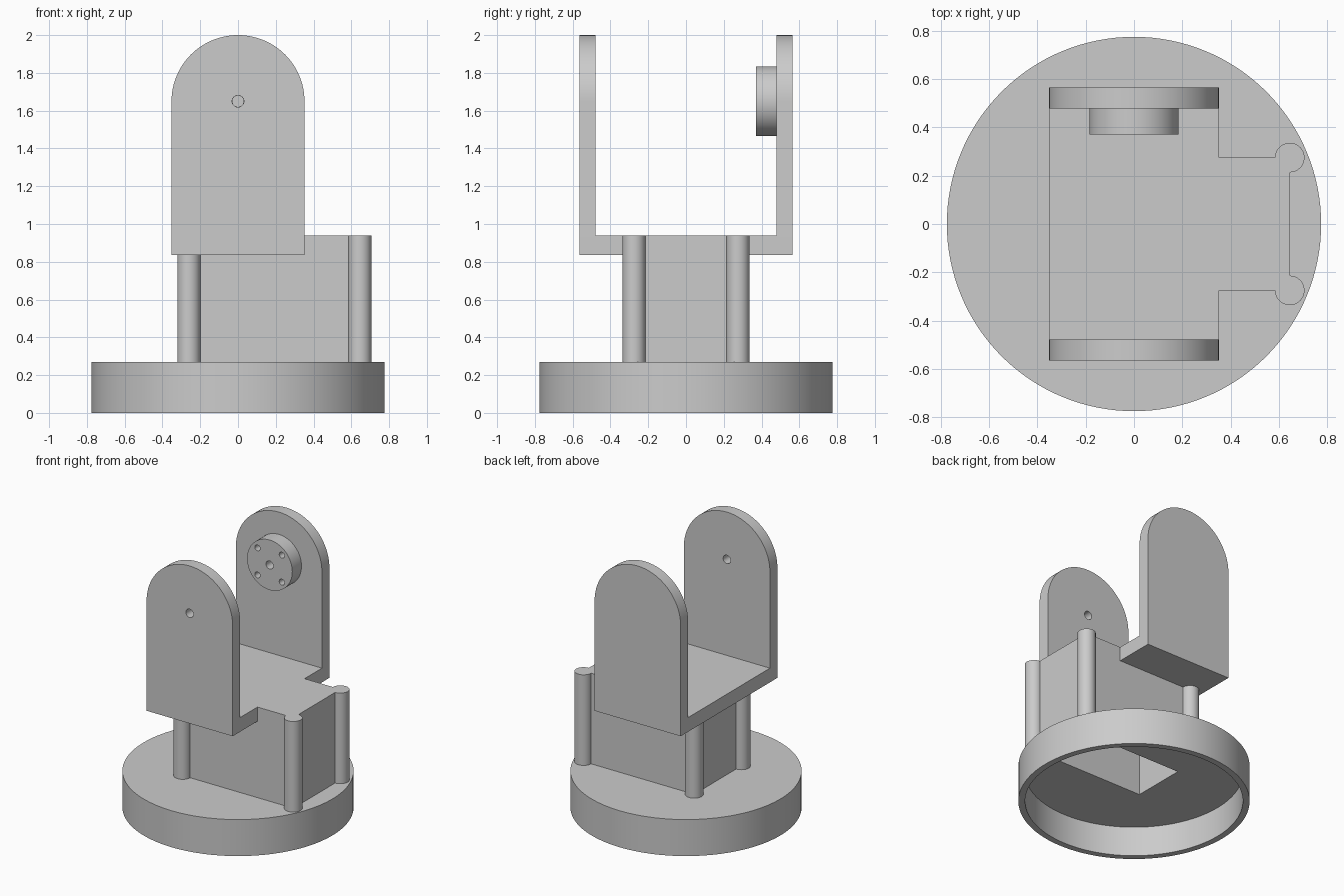
import bpy
import bmesh
import math
from mathutils import Matrix, Vector

cube = bpy.data.objects.get("Cube")
if cube:
    bpy.data.objects.remove(cube, do_unlink=True)

grey = bpy.data.materials.new("plain grey")
grey.use_nodes = True
colour = (0.6, 0.6, 0.6, 1)
grey.diffuse_color = colour
grey.node_tree.nodes["Principled BSDF"].inputs["Base Color"].default_value = colour


def finish(name, bm):
    bmesh.ops.recalc_face_normals(bm, faces=bm.faces)
    mesh = bpy.data.meshes.new(name)
    bm.to_mesh(mesh)
    bm.free()
    mesh.materials.append(grey)
    obj = bpy.data.objects.new(name, mesh)
    bpy.context.collection.objects.link(obj)
    return obj


def box(name, low, high):
    low, high = Vector(low), Vector(high)
    bm = bmesh.new()
    bmesh.ops.create_cube(bm, size=1)
    for v in bm.verts:
        v.co = Vector(a * b for a, b in zip(v.co, high - low)) + (low + high) / 2
    return finish(name, bm)


def cylinder(name, centre, radius, depth, along_y=False, segments=64):
    turn = Matrix.Rotation(math.pi / 2, 4, "X") if along_y else Matrix()
    bm = bmesh.new()
    bmesh.ops.create_cone(bm, cap_ends=True, segments=segments, radius1=radius,
                          radius2=radius, depth=depth,
                          matrix=Matrix.Translation(centre) @ turn)
    return finish(name, bm)


def combine(target, tool, operation):
    """Apply a boolean and discard the tool object."""
    tool.hide_render = True
    mod = target.modifiers.new("join", "BOOLEAN")
    mod.operation, mod.object, mod.solver = operation, tool, "EXACT"
    bpy.context.view_layer.objects.active = target
    bpy.ops.object.modifier_apply(modifier=mod.name)
    bpy.data.objects.remove(tool, do_unlink=True)


# Main dimensions
base_r, base_h, wall = 0.775, 0.27, 0.045
left, right, half = -0.26, 0.645, 0.275
floor_z, top_z = 0.835, 0.94
arm_w, arm_out, arm_in, pivot_z = 0.352, 0.565, 0.478, 1.65


def cavity():
    return box("cavity_cutter", (left + wall, -0.2, 0.1), (right - wall, 0.2, floor_z))


# Round base, hollow underneath and open into the tower
base = cylinder("round_base", (0, 0, base_h / 2), base_r, base_h, segments=128)
combine(base, cylinder("base_cutter", (0, 0, 0), base_r - wall,
                       2 * (base_h - wall - 0.005), segments=128), "DIFFERENCE")
combine(base, cavity(), "DIFFERENCE")

# Hollow tower with a round post on each corner
tower = box("tower", (left, -half, base_h), (right, half, top_z))
for x in (left, right):
    for y in (-half, half):
        post = cylinder("corner_post", (x, y, (base_h + top_z) / 2), 0.061, top_z - base_h)
        combine(tower, post, "UNION")
combine(tower, cavity(), "DIFFERENCE")
combine(tower, box("seat_cutter", (-arm_w, -arm_out, floor_z),
                   (arm_w, arm_out, top_z + 0.1)), "DIFFERENCE")


def arm(name, y0, y1):
    """Upright plate with a half-round top."""
    bm = bmesh.new()
    outline = [(-arm_w, floor_z), (arm_w, floor_z)]
    for i in range(49):
        a = math.pi * i / 48
        outline.append((arm_w * math.cos(a), pivot_z + 0.35 * math.sin(a)))
    face = bm.faces.new([bm.verts.new((x, y0, z)) for x, z in outline])
    moved = bmesh.ops.extrude_face_region(bm, geom=[face])["geom"]
    bmesh.ops.translate(bm, vec=(0, y1 - y0, 0),
                        verts=[v for v in moved if isinstance(v, bmesh.types.BMVert)])
    return finish(name, bm)


# U-shaped bracket: two arms and a floor
front_arm = arm("front_arm", -arm_out, -arm_in)
back_arm = arm("back_arm", arm_in, arm_out)
bracket_floor = box("bracket_floor", (-arm_w, -arm_in, floor_z), (arm_w, arm_in, top_z))
combine(front_arm, cylinder("pivot_cutter", (0, -arm_out, pivot_z), 0.031, 0.4, True, 32),
        "DIFFERENCE")

# Mounting hub on the back arm, with a centre hole and four screw holes
hub_front = 0.37
hub = cylinder("mounting_hub", (0, (hub_front + arm_in) / 2, pivot_z), 0.185,
               arm_in - hub_front, True)
holes = [(0, 0, 0.03)] + [(x, z, 0.022) for x in (-0.1, 0.1) for z in (-0.1, 0.1)]
for x, z, r in holes:
    combine(hub, cylinder("hole_cutter", (x, hub_front, pivot_z + z), r, 0.4, True, 24),
            "DIFFERENCE")

# Smooth the round sides and keep the edges sharp
bpy.ops.object.select_all(action="DESELECT")
for obj in (base, tower, front_arm, back_arm, bracket_floor, hub):
    obj.select_set(True)
bpy.context.view_layer.objects.active = base
bpy.ops.object.shade_smooth_by_angle(angle=math.radians(30))
